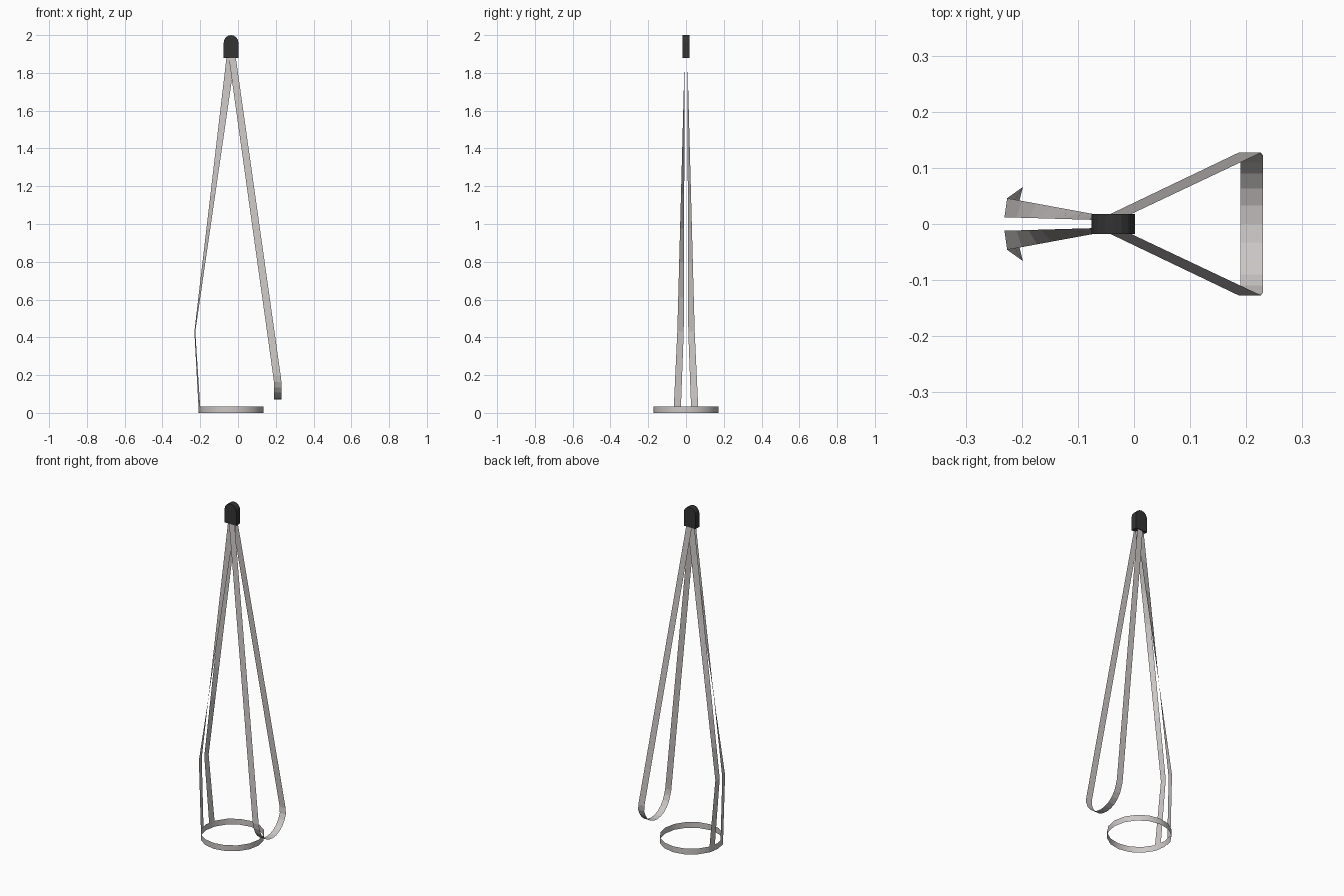
import bpy, math
from mathutils import Vector

if "Cube" in bpy.data.objects:
    bpy.data.objects.remove(bpy.data.objects["Cube"])


def material(name, rgb):
    m = bpy.data.materials.new(name)
    m.diffuse_color = (*rgb, 1)
    m.use_nodes = True
    m.node_tree.nodes["Principled BSDF"].inputs["Base Color"].default_value = m.diffuse_color
    return m


STEEL = material("brushed steel", (0.60, 0.57, 0.56))
BLACK = material("black plastic", (0.033, 0.033, 0.034))


def make(name, verts, faces, mat, smooth=False):
    me = bpy.data.meshes.new(name)
    me.from_pydata(verts, [], faces)
    me.materials.append(mat)
    ob = bpy.data.objects.new(name, me)
    bpy.context.collection.objects.link(ob)
    if smooth:
        me.shade_smooth()
    return ob


def ribbon(name, pairs, closed=False, smooth=False):
    """Thin sheet-metal band through successive pairs of edge points."""
    verts = [p for pair in pairs for p in pair]
    n = len(pairs)
    faces = []
    for i in range(n if closed else n - 1):
        j = (i + 1) % n
        faces.append((2 * i, 2 * i + 1, 2 * j + 1, 2 * j))
    return make(name, verts, faces, STEEL, smooth)


# Base ring
CX, R = -0.037, 0.173
ring = []
for i in range(16):
    a = 2 * math.pi * i / 16
    x, y = CX + R * math.cos(a), R * math.sin(a)
    ring.append(((x, y, 0), (x, y, 0.035)))
ribbon("base_ring", ring, closed=True, smooth=True)

# Two twisted arms that carry the ring
for s, side in ((1, "back"), (-1, "front")):
    stations = [((-0.060, 0.007, 1.89), (-0.014, 0.007, 1.89)),
                ((-0.231, 0.012, 0.43), (-0.226, 0.046, 0.43)),
                ((-0.2075, 0.028, 0.0), (-0.198, 0.066, 0.0))]
    pairs = []
    for k, steps in ((0, 8), (1, 1)):
        for t in range(steps):
            f = t / steps
            pairs.append([Vector(stations[k][e]).lerp(Vector(stations[k + 1][e]), f)
                          for e in (0, 1)])
    pairs.append([Vector(p) for p in stations[-1]])
    pairs = [[(p.x, s * p.y, p.z) for p in pair] for pair in pairs]
    ribbon("ring_arm_" + side, pairs)

# Looped arm: one strap down, round the U bend, and back up
UR, UZ = 0.127, 0.197
loop = [((-0.050, 0.014, 1.89), (-0.013, 0.014, 1.89))]
for i in range(13):
    a = math.pi * i / 12
    x = 0.186 if i in (0, 12) else 0.190
    y, z = UR * math.cos(a), UZ - UR * math.sin(a)
    loop.append(((x, y, z), (x + 0.040, y, z)))
loop.append(((-0.050, -0.014, 1.89), (-0.013, -0.014, 1.89)))
ribbon("looped_arm", loop)

# Arched end cap
W, H = 0.0385, 0.018
profile = [(CX - W, 1.88), (CX + W, 1.88)]
for i in range(9):
    a = math.pi * i / 8
    profile.append((CX + W * math.cos(a), 2.0 - W + W * math.sin(a)))
n = len(profile)
verts = [(x, -H, z) for x, z in profile] + [(x, H, z) for x, z in profile]
faces = [tuple(range(n)), tuple(reversed(range(n, 2 * n)))]
faces += [(i, i + n, (i + 1) % n + n, (i + 1) % n) for i in range(n)]
make("end_cap", verts, faces, BLACK)
